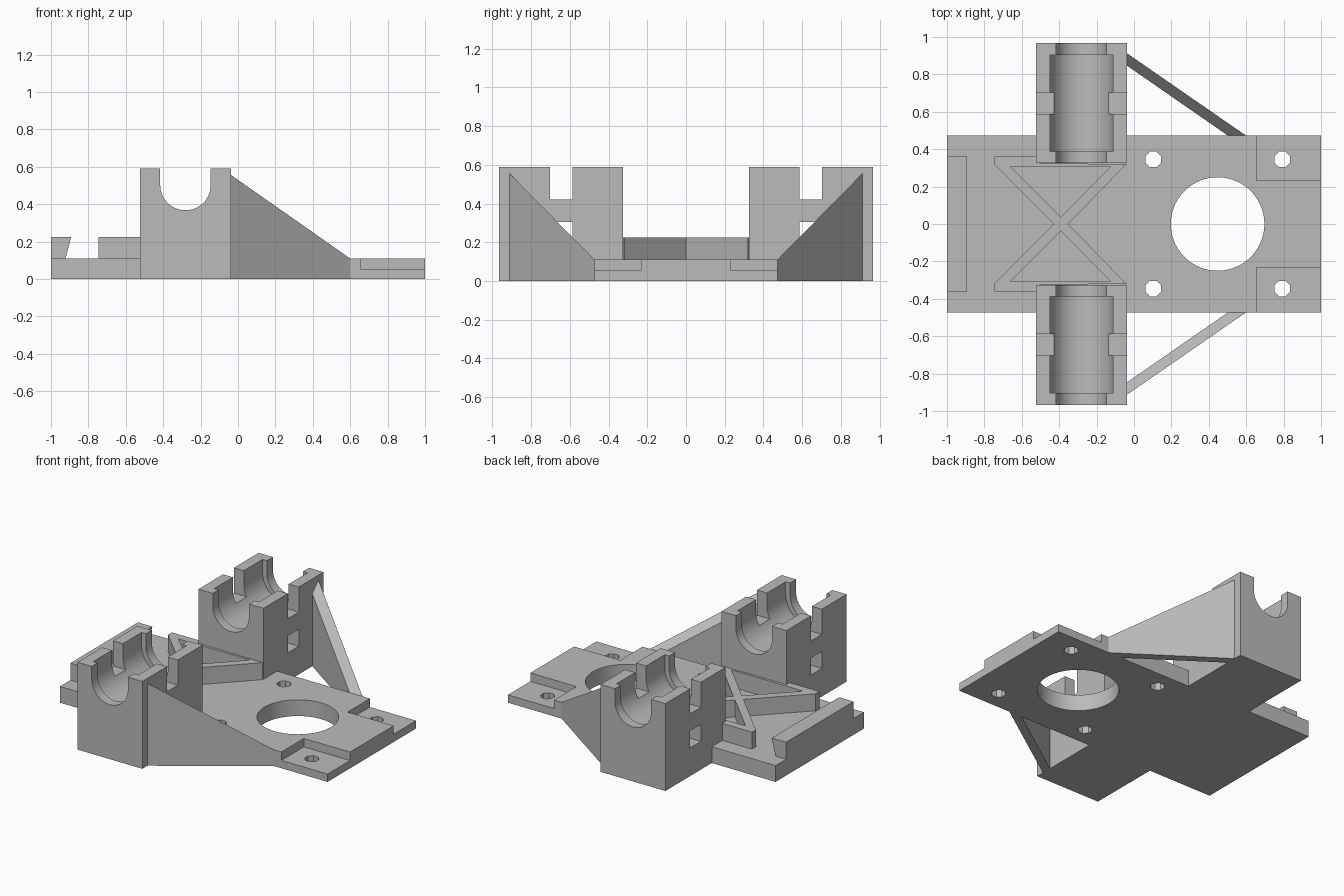
import bpy, bmesh, math
from mathutils import Vector

cube = bpy.data.objects.get("Cube")
if cube:
    bpy.data.objects.remove(cube, do_unlink=True)

grey = bpy.data.materials.new("light grey plastic")
grey.use_nodes = True
grey.diffuse_color = (0.5, 0.5, 0.5, 1)
grey.node_tree.nodes["Principled BSDF"].inputs["Base Color"].default_value = (0.5, 0.5, 0.5, 1)


def solid(name, bottom, top):
    """Closed solid between two matching rings of points."""
    bm = bmesh.new()
    a = [bm.verts.new(p) for p in bottom]
    b = [bm.verts.new(p) for p in top]
    bm.faces.new(a)
    bm.faces.new(b)
    for i in range(len(a)):
        j = (i + 1) % len(a)
        bm.faces.new((a[i], a[j], b[j], b[i]))
    bmesh.ops.recalc_face_normals(bm, faces=bm.faces)
    mesh = bpy.data.meshes.new(name)
    bm.to_mesh(mesh)
    bm.free()
    mesh.materials.append(grey)
    ob = bpy.data.objects.new(name, mesh)
    bpy.context.collection.objects.link(ob)
    return ob


def plan(name, pts, z0, z1):
    """Extrude an (x, y) outline upwards."""
    return solid(name, [(x, y, z0) for x, y in pts], [(x, y, z1) for x, y in pts])


def profile(name, pts, y0, y1):
    """Extrude an (x, z) outline along y."""
    return solid(name, [(x, y0, z) for x, z in pts], [(x, y1, z) for x, z in pts])


def box(name, x0, x1, y0, y1, z0, z1):
    return plan(name, [(x0, y0), (x1, y0), (x1, y1), (x0, y1)], z0, z1)


def disc(x, y, r, n):
    return [(x + r * math.cos(math.tau * (i + 0.5) / n),
             y + r * math.sin(math.tau * (i + 0.5) / n)) for i in range(n)]


def bake(ob):
    bpy.context.view_layer.update()
    dg = bpy.context.evaluated_depsgraph_get()
    mesh = bpy.data.meshes.new_from_object(ob.evaluated_get(dg))
    ob.modifiers.clear()
    ob.data = mesh


def cut(ob, *cutters):
    for c in cutters:
        m = ob.modifiers.new("cut", 'BOOLEAN')
        m.operation, m.solver, m.object = 'DIFFERENCE', 'EXACT', c
        bake(ob)
        bpy.data.objects.remove(c, do_unlink=True)


def mirror_y(ob):
    m = ob.modifiers.new("mirror", 'MIRROR')
    m.use_axis = (False, True, False)
    m.use_mirror_merge = False
    bake(ob)


def smooth(ob):
    bpy.ops.object.select_all(action='DESELECT')
    ob.select_set(True)
    bpy.context.view_layer.objects.active = ob
    bpy.ops.object.shade_smooth_by_angle(angle=math.radians(30))


PLATE_Y, PLATE_Z, RAISED_Z = 0.472, 0.11, 0.225

# Base plate with stepped corners, motor opening and screw holes
plate = box("base_plate", -1, 1, -PLATE_Y, PLATE_Y, 0, PLATE_Z)
for s in (-1, 1):
    cut(plate, box("corner_step", 0.655, 1.1, *sorted((s * 0.233, s * 0.6)), 0.053, 0.2))
    for x in (0.103, 0.793):
        cut(plate, plan("screw_hole", disc(x, s * 0.345, 0.045, 8), -0.1, 0.2))
cut(plate, plan("round_opening", disc(0.447, 0, 0.25, 64), -0.1, 0.2))
smooth(plate)

# Bearing holders: half-round channel, narrower at both ends
MID_X, CENTRE_Z = -0.281, 0.503


def channel(name, r, y0, y1):
    arc = [(MID_X + r * math.cos(math.pi + math.pi * i / 32),
            CENTRE_Z + r * math.sin(math.pi + math.pi * i / 32)) for i in range(33)]
    return profile(name, arc + [(MID_X + r, 0.8), (MID_X - r, 0.8)], y0, y1)


holder = box("bearing_holders", -0.523, -0.038, 0.325, 0.967, 0, 0.59)
cut(holder,
    channel("shaft_channel", 0.135, 0.2, 1.1),
    channel("bearing_channel", 0.168, 0.388, 0.903),
    box("tie_notch", -0.7, 0.1, 0.587, 0.703, 0.42, 0.8),
    box("tie_tunnel", -0.7, 0.1, 0.587, 0.703, 0.19, 0.305))
mirror_y(holder)
smooth(holder)

# Thin sloping gussets from the holders to the plate
foot = [(-0.038, 0.913), (0.6, PLATE_Y), (0.503, PLATE_Y), (-0.038, 0.847)]
slope = (0.557 - PLATE_Z) / (0.913 - PLATE_Y)
gusset = solid("side_gussets", [(x, y, 0) for x, y in foot],
               [(x, y, PLATE_Z + slope * (y - PLATE_Y)) for x, y in foot])
mirror_y(gusset)

# Cross brace between the holders
half = [(-0.04, 0.32), (-0.523, 0.325), (-0.523, 0.36), (-0.745, 0.36), (-0.745, 0.318)]
outline = [(-0.353, 0)] + half + [(-0.43, 0)] + [(x, -y) for x, y in reversed(half)]
brace = plan("cross_brace", outline, PLATE_Z, RAISED_Z)
for s in (-1, 1):
    cut(brace, plan("brace_gap", [(-0.66, s * 0.307), (-0.125, s * 0.307), (-0.392, s * 0.037)],
                    0, 0.4))

# Undercut lip on the far edge
profile("belt_lip", [(-1, PLATE_Z), (-1, RAISED_Z), (-0.892, RAISED_Z), (-0.922, PLATE_Z)],
        -0.36, 0.36)
